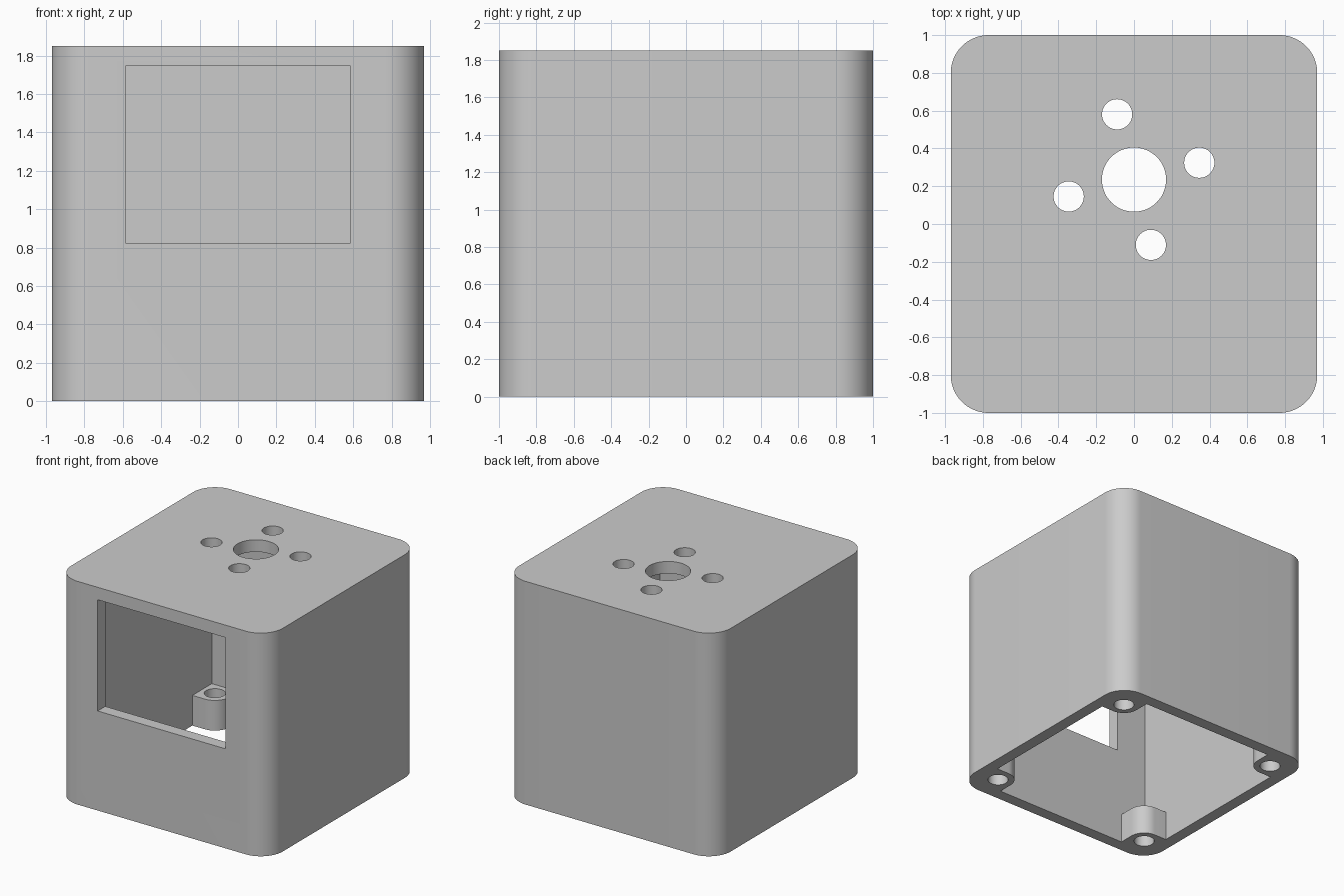
import bpy, bmesh, math

cube = bpy.data.objects.get("Cube")
if cube:
    bpy.data.objects.remove(cube, do_unlink=True)

HX, HY, HEIGHT = 0.97, 1.0, 1.85
CORNER, WALL, LID = 0.2, 0.1, 0.1
POST_X, POST_Y, POST_R, POST_H = 0.755, 0.775, 0.13, 0.25

grey = bpy.data.materials.new("plain grey")
grey.use_nodes = True
colour = (0.6, 0.6, 0.6, 1)
grey.diffuse_color = colour
grey.node_tree.nodes["Principled BSDF"].inputs["Base Color"].default_value = colour


def arc(cx, cy, r, start, sweep, steps):
    return [(cx + r * math.cos(start + sweep * i / steps),
             cy + r * math.sin(start + sweep * i / steps)) for i in range(steps + 1)]


def circle(cx, cy, r):
    return arc(cx, cy, r, 0, math.tau, 48)[:-1]


def rectangle(x0, x1, y0, y1):
    return [(x0, y0), (x1, y0), (x1, y1), (x0, y1)]


def prism(name, outline, z0, z1):
    """Extrude a flat outline between two heights."""
    bm = bmesh.new()
    base = bm.faces.new([bm.verts.new((x, y, z0)) for x, y in outline])
    top = bmesh.ops.extrude_face_region(bm, geom=[base])["geom"]
    bmesh.ops.translate(bm, vec=(0, 0, z1 - z0),
                        verts=[v for v in top if isinstance(v, bmesh.types.BMVert)])
    bmesh.ops.recalc_face_normals(bm, faces=bm.faces)
    mesh = bpy.data.meshes.new(name)
    bm.to_mesh(mesh)
    bm.free()
    mesh.materials.append(grey)
    obj = bpy.data.objects.new(name, mesh)
    bpy.context.collection.objects.link(obj)
    return obj


def combine(target, other, operation):
    """Apply a boolean and discard the helper."""
    bpy.context.view_layer.objects.active = target
    mod = target.modifiers.new("combine", "BOOLEAN")
    mod.operation, mod.object, mod.solver = operation, other, "EXACT"
    bpy.ops.object.modifier_apply(modifier=mod.name)
    bpy.data.objects.remove(other, do_unlink=True)


# Rounded outer body
corners = [(1, 1), (-1, 1), (-1, -1), (1, -1)]
outline = []
for i, (sx, sy) in enumerate(corners):
    outline += arc(sx * (HX - CORNER), sy * (HY - CORNER), CORNER,
                   i * math.pi / 2, math.pi / 2, 16)
housing = prism("housing", outline, 0, HEIGHT)

# Cavity, open at the bottom, with square inner corners
ix, iy = HX - WALL, HY - WALL
combine(housing, prism("cavity", rectangle(-ix, ix, -iy, iy), -0.1, HEIGHT - LID), "DIFFERENCE")

# Screw posts in the four corners, each with a rounded inner edge
for sx, sy in corners:
    edge = 0.03
    profile = [(ix + edge, POST_Y - POST_R), (ix + edge, iy + edge), (POST_X - POST_R, iy + edge)]
    profile += arc(POST_X, POST_Y, POST_R, math.pi, math.pi / 2, 12)
    combine(housing, prism("post", [(sx * x, sy * y) for x, y in profile], 0, POST_H), "UNION")
    hole = circle(sx * POST_X, sy * POST_Y, 0.08)
    combine(housing, prism("screw_hole", hole, -0.1, POST_H + 0.1), "DIFFERENCE")

# Front window, reaching up to the ceiling
window = rectangle(-0.587, 0.587, -HY - 0.1, -HY + WALL + 0.1)
combine(housing, prism("window", window, 0.825, HEIGHT - LID - 0.003), "DIFFERENCE")

# Shaft hole and the turned ring of four mounting holes in the lid
shaft_y = 0.235
combine(housing, prism("shaft_hole", circle(0, shaft_y, 0.17), 1.6, 2), "DIFFERENCE")
for i in range(4):
    a = math.radians(14.5 + 90 * i)
    hole = circle(0.357 * math.cos(a), shaft_y + 0.357 * math.sin(a), 0.08)
    combine(housing, prism("mount_hole", hole, 1.6, 2), "DIFFERENCE")

# Smooth the curved faces, keep the edges sharp
bpy.ops.object.select_all(action="DESELECT")
housing.select_set(True)
bpy.context.view_layer.objects.active = housing
bpy.ops.object.shade_smooth_by_angle(angle=math.radians(30))
